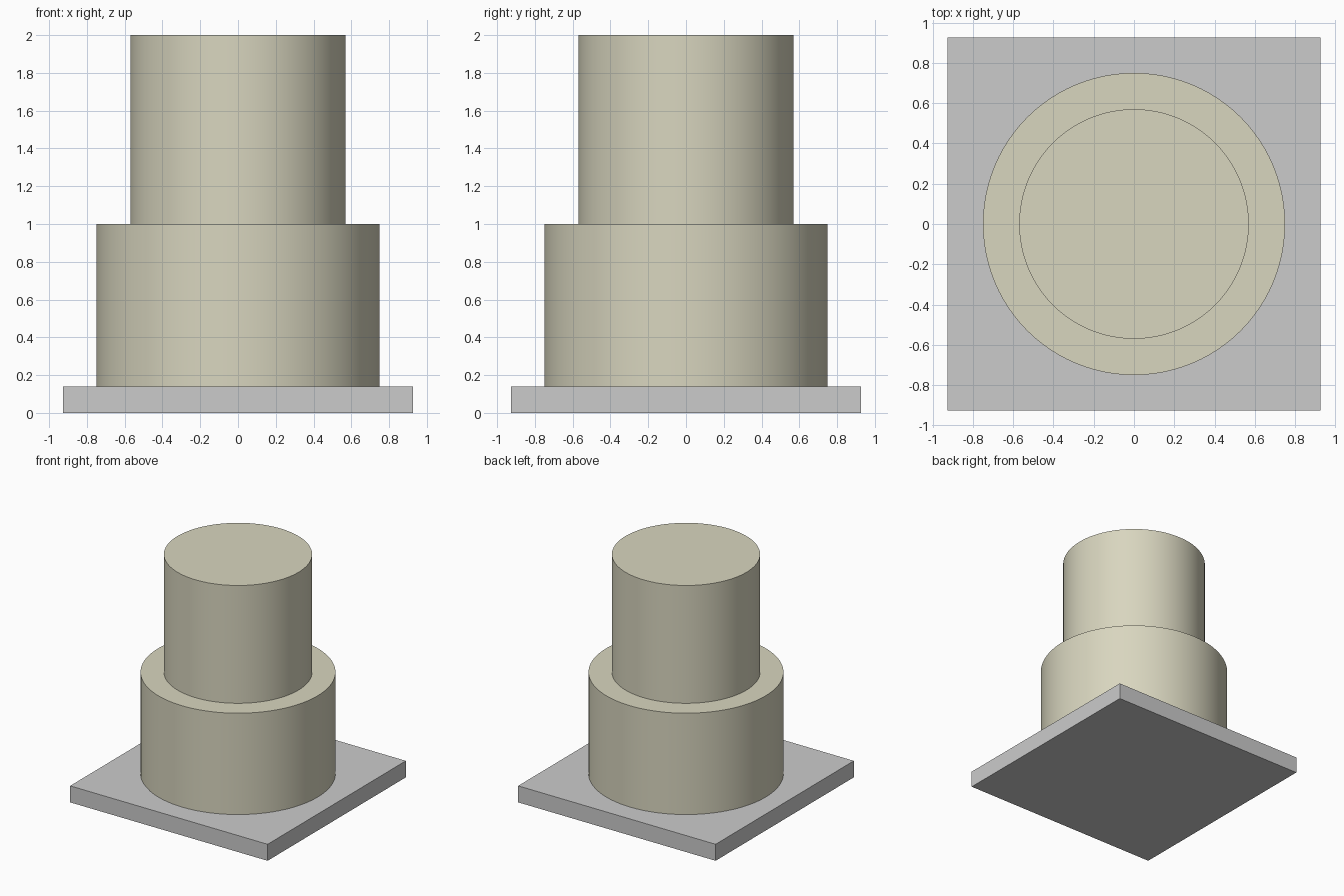
import bpy
import math

if "Cube" in bpy.data.objects:
    bpy.data.objects.remove(bpy.data.objects["Cube"])


def material(name, rgb):
    mat = bpy.data.materials.new(name)
    mat.diffuse_color = (*rgb, 1.0)
    mat.use_nodes = True
    mat.node_tree.nodes["Principled BSDF"].inputs["Base Color"].default_value = mat.diffuse_color
    return mat


def tier(name, radius, z0, z1, mat):
    bpy.ops.mesh.primitive_cylinder_add(
        vertices=96, radius=radius, depth=z1 - z0, location=(0, 0, (z0 + z1) / 2))
    obj = bpy.context.object
    obj.name = name
    obj.data.materials.append(mat)
    bpy.ops.object.shade_smooth_by_angle(angle=math.radians(30))
    return obj


BOARD_HALF, BOARD_TOP = 0.927, 0.14
icing = material("icing", (0.69, 0.67, 0.52))

# Square board under the cake
bpy.ops.mesh.primitive_cube_add(size=1, location=(0, 0, BOARD_TOP / 2))
board = bpy.context.object
board.name = "cake_board"
board.scale = (2 * BOARD_HALF, 2 * BOARD_HALF, BOARD_TOP)
bpy.ops.object.transform_apply(location=False, rotation=False, scale=True)

# Two stacked round tiers
tier("lower_tier", 0.75, BOARD_TOP, 1.0, icing)
tier("upper_tier", 0.57, 1.0, 2.0, icing)

# Blank label lying on the front left corner of the board
bpy.ops.mesh.primitive_plane_add(size=1, location=(-0.6, -0.70, BOARD_TOP + 0.002))
label = bpy.context.object
label.name = "blank_label"
label.scale = (0.44, 0.22, 1)
bpy.ops.object.transform_apply(location=False, rotation=False, scale=True)
